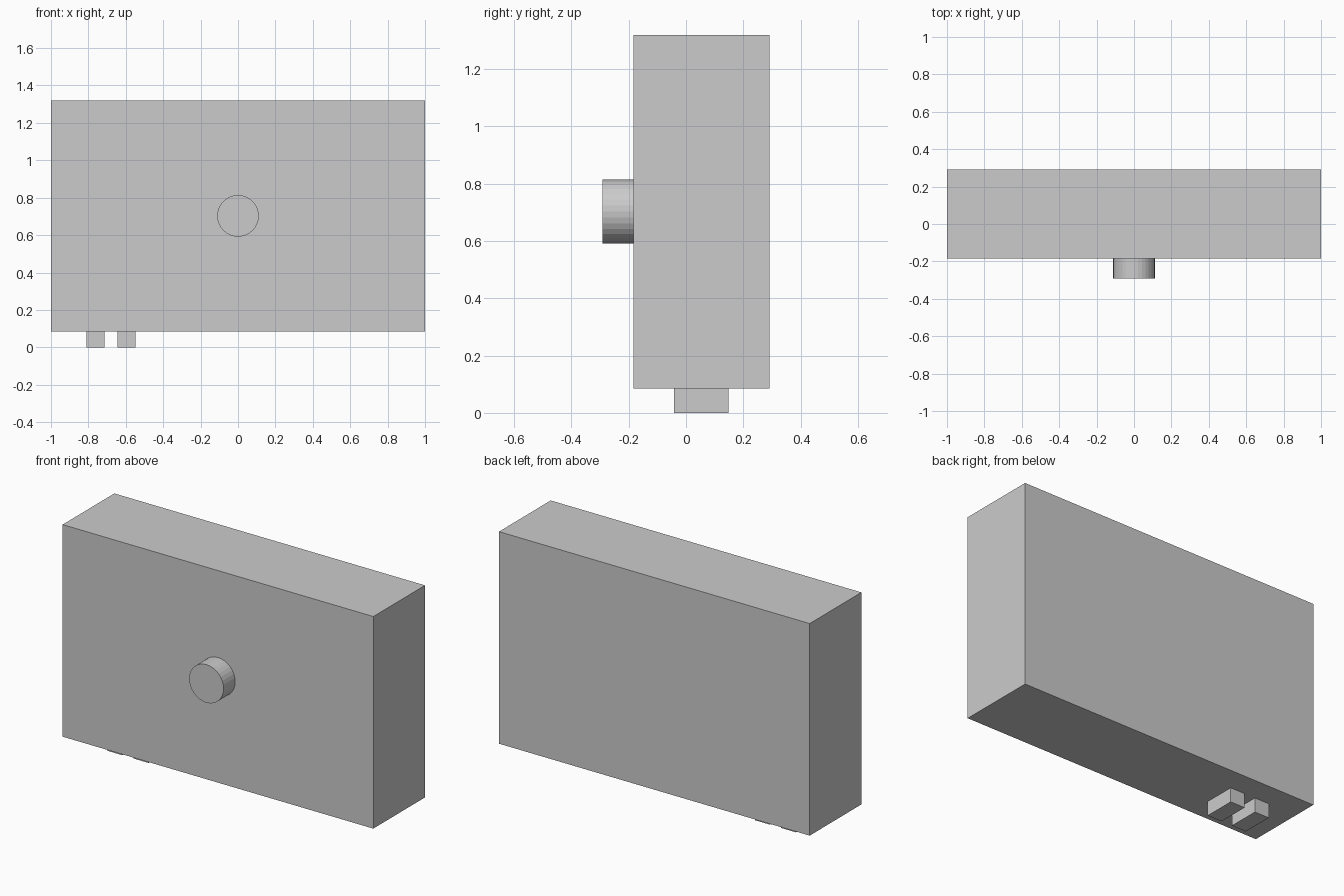
import bpy, math

if "Cube" in bpy.data.objects:
    bpy.data.objects.remove(bpy.data.objects["Cube"])


def box(name, x, y, z):
    """Box from (min, max) ranges on each axis."""
    r = (x, y, z)
    bpy.ops.mesh.primitive_cube_add(size=1, location=[(a + b) / 2 for a, b in r])
    ob = bpy.context.object
    ob.name = name
    ob.scale = [b - a for a, b in r]
    bpy.ops.object.transform_apply(location=False, rotation=False, scale=True)
    return ob


# Main housing
box("body", (-1, 1), (-0.184, 0.291), (0.086, 1.32))

# Round button on the front
bpy.ops.mesh.primitive_cylinder_add(
    vertices=32, radius=0.111, depth=0.107,
    location=(0, -0.2375, 0.703), rotation=(math.pi / 2, 0, 0))
bpy.context.object.name = "front_button"

# Two prongs under the left end
for i, cx in enumerate((-0.763, -0.595)):
    box(f"bottom_prong_{i + 1}", (cx - 0.048, cx + 0.048), (-0.042, 0.148), (0, 0.086))
